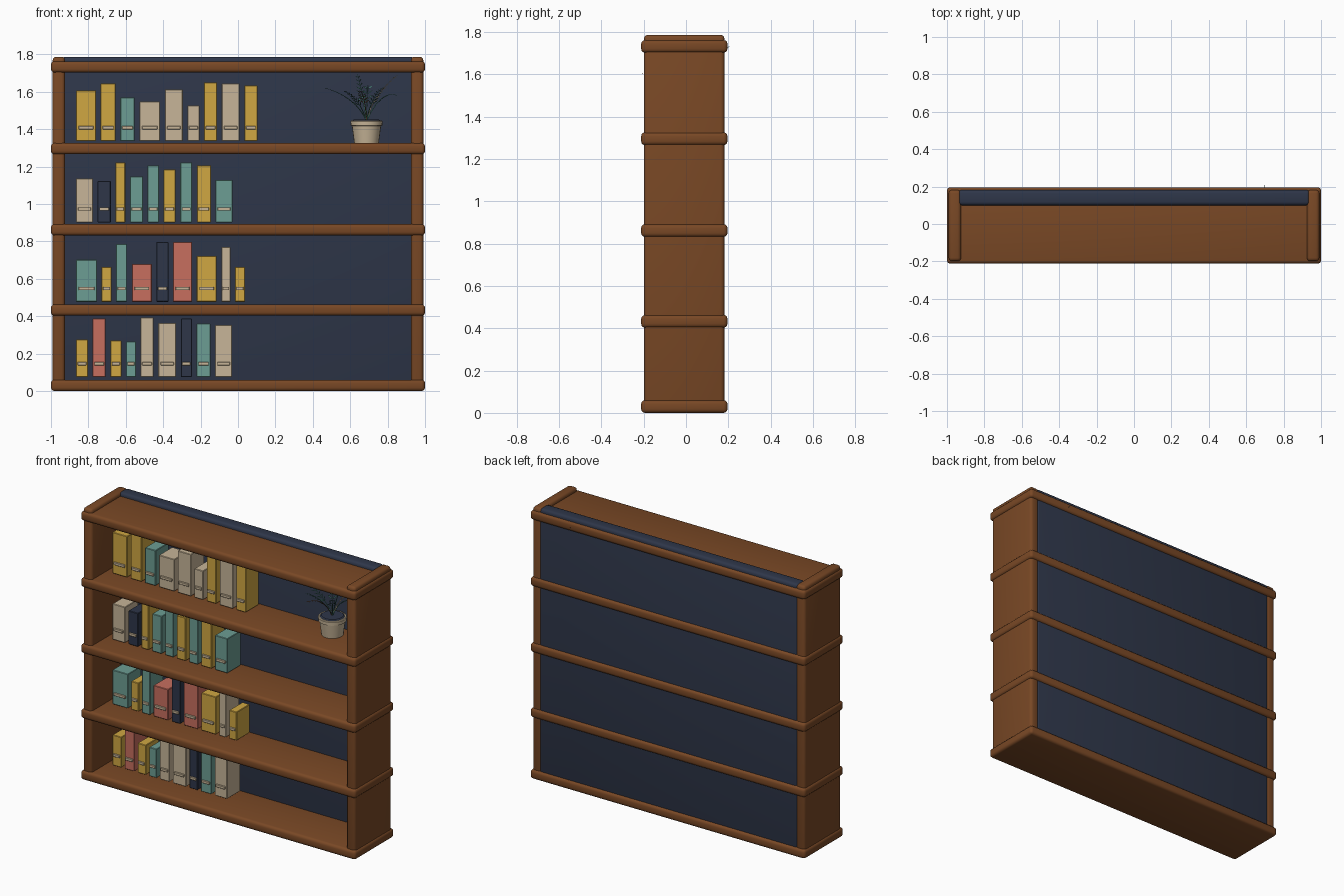
import bpy, bmesh, math
from mathutils import Vector

if "Cube" in bpy.data.objects:
    bpy.data.objects.remove(bpy.data.objects["Cube"])


def material(name, rgb):
    lin = [(c / 255 / 12.92) if c < 10 else ((c / 255 + 0.055) / 1.055) ** 2.4 for c in rgb]
    m = bpy.data.materials.new(name)
    m.diffuse_color = (*lin, 1)
    m.use_nodes = True
    m.node_tree.nodes["Principled BSDF"].inputs["Base Color"].default_value = m.diffuse_color
    return m


WOOD = material("brown wood", (121, 72, 37))
NAVY = material("navy", (46, 54, 73))
YELLOW = material("mustard", (208, 167, 66))
TEAL = material("teal", (108, 157, 147))
RED = material("coral red", (199, 110, 95))
BEIGE = material("beige", (199, 181, 152))
GREEN = material("leaf green", (66, 122, 108))
TAN = material("dry leaf brown", (134, 98, 70))


def finish(name, bm, mat):
    bmesh.ops.recalc_face_normals(bm, faces=bm.faces)
    me = bpy.data.meshes.new(name)
    bm.to_mesh(me)
    bm.free()
    me.materials.append(mat)
    ob = bpy.data.objects.new(name, me)
    bpy.context.collection.objects.link(ob)
    return ob


def box(name, mat, lo, hi, bevel=0.0, segs=1):
    """Box between two corners with optional rounded edges."""
    bm = bmesh.new()
    bmesh.ops.create_cube(bm, size=1)
    for v in bm.verts:
        v.co = [(a + b) / 2 + c * (b - a) for a, b, c in zip(lo, hi, v.co)]
    if bevel:
        bmesh.ops.bevel(bm, geom=bm.edges[:], offset=bevel, segments=segs,
                        profile=0.5, affect='EDGES')
    return finish(name, bm, mat)


def lathe(name, mat, profile, x, y, sides=24):
    """Turned solid from (radius, z) points, closed at both ends."""
    bm = bmesh.new()
    rings = [[bm.verts.new((x + r * math.cos(2 * math.pi * i / sides),
                            y + r * math.sin(2 * math.pi * i / sides), z))
              for i in range(sides)] for r, z in profile]
    for a, b in zip(rings, rings[1:]):
        for i in range(sides):
            j = (i + 1) % sides
            bm.faces.new((a[i], a[j], b[j], b[i]))
    bm.faces.new(rings[0])
    bm.faces.new(rings[-1])
    return finish(name, bm, mat)


# Case: shelves, uprights, back panel
SHELF_Z = [0.0, 0.403, 0.832, 1.266, 1.703]
for i, z in enumerate(SHELF_Z):
    box(f"shelf_{i + 1}", WOOD, (-1, -0.212, z), (1, 0.196, z + 0.06), 0.018, 3)
for side, x in (("left", -0.958), ("right", 0.958)):
    box(f"upright_{side}", WOOD, (x - 0.033, -0.199, 0.005), (x + 0.033, 0.182, 1.787), 0.018, 3)
box("back_panel", NAVY, (-0.94, 0.1, 0.005), (0.94, 0.182, 1.787), 0.018, 3)

# Books: (width, height, colour) in hundredths, from left to right
COLOURS = {"y": YELLOW, "t": TEAL, "r": RED, "b": BEIGE, "n": NAVY}
ROWS = [
    (0.075, [(6.4, 20, "y"), (7, 31.2, "r"), (5.9, 19.5, "y"), (5.3, 19, "t"), (7, 31.8, "b"),
             (9.6, 29, "b"), (5.9, 31.2, "n"), (7.5, 28.6, "t"), (9.1, 27.8, "b")]),
    (0.477, [(11.2, 22.5, "t"), (5.3, 18.7, "y"), (5.9, 31, "t"), (10.7, 20.3, "r"), (6.4, 32, "n"),
             (10.2, 32, "r"), (10.7, 24.6, "y"), (4.8, 29.4, "b"), (5.3, 18.7, "y")]),
    (0.902, [(9.1, 23.5, "b"), (7, 22, "n"), (5.3, 32, "y"), (7, 24.6, "t"), (6.1, 30.5, "t"),
             (6.4, 28.3, "y"), (6.4, 32, "t"), (7.5, 30.5, "y"), (9.1, 22.7, "t")]),
    (1.337, [(10.7, 27, "y"), (8, 30.7, "y"), (7.7, 23.2, "t"), (11.2, 21, "b"), (9.6, 27.5, "b"),
             (6.4, 19, "b"), (7, 31.3, "y"), (9.6, 30.7, "b"), (7, 29.7, "y")]),
]
FRONT = -0.068
for r, (z, books) in enumerate(ROWS):
    x = -0.866
    for n, (w, h, c) in enumerate(books):
        w, h = w / 100, h / 100
        box(f"book_{r + 1}_{n + 1}", COLOURS[c], (x, FRONT, z), (x + w, 0.07, z + h), 0.003)
        # Spine label
        m = w * 0.13
        box(f"spine_label_{r + 1}_{n + 1}", BEIGE, (x + m, FRONT - 0.009, z + 0.062),
            (x + w - m, FRONT + 0.004, z + 0.08), 0.002)
        x += w + 0.0247

# Pot with rim and soil
PX, PY = 0.687, 0.0
lathe("plant_pot", BEIGE, [(0.064, 1.329), (0.066, 1.327), (0.078, 1.418), (0.085, 1.42),
                           (0.086, 1.442), (0.082, 1.446), (0.074, 1.446), (0.073, 1.435)], PX, PY)
lathe("soil", NAVY, [(0.074, 1.43), (0.074, 1.446), (0.066, 1.452)], PX, PY)


def frond(name, mat, tip, mid, pairs=11, leaf=0.05):
    """Arched stem with pairs of pointed leaflets; tip and mid are offsets from the soil."""
    base = Vector((PX, PY, 1.445))
    tip, mid = Vector(tip), Vector(mid)
    point = lambda t: base + 2 * t * (1 - t) * mid + t * t * tip
    side = Vector((-tip.y, tip.x, 0)).normalized()
    bm = bmesh.new()
    rings = []
    for i in range(pairs + 1):
        t = i / pairs
        p = point(t)
        fwd = (point(t + 0.01) - point(t - 0.01)).normalized()
        up = side.cross(fwd)
        r = 0.0035 * (1 - 0.7 * t)
        rings.append([bm.verts.new(p + r * (side * math.cos(a) + up * math.sin(a)))
                      for a in (0, 2.1, 4.2)])
        if t < 0.3:
            continue
        size = leaf * (1.1 - 0.75 * t)
        for s in (-1, 1):
            if i == pairs:
                continue
            d = (side * s * 0.75 + fwd * 0.7 + up * 0.12).normalized()
            bm.faces.new([bm.verts.new(q) for q in (
                p, p + d * size * 0.5 + fwd * size * 0.15,
                p + d * size, p + d * size * 0.5 - fwd * size * 0.15)])
    for a, b in zip(rings, rings[1:]):
        for i in range(3):
            bm.faces.new((a[i], a[(i + 1) % 3], b[(i + 1) % 3], b[i]))
    finish(name, bm, mat)


# Fronds spreading out of the pot
frond("frond_left", GREEN, (-0.222, 0.01, 0.175), (-0.06, 0.0, 0.13))
frond("frond_back_left", GREEN, (-0.05, 0.09, 0.25), (-0.02, 0.02, 0.14))
frond("frond_back", GREEN, (0.012, 0.207, 0.29), (0.005, 0.05, 0.17))
frond("frond_back_right", BEIGE, (0.165, 0.07, 0.245), (0.035, 0.02, 0.14))
frond("frond_right", GREEN, (0.165, -0.02, 0.135), (0.08, -0.01, 0.17))
frond("frond_front_right", GREEN, (0.09, -0.14, 0.18), (0.03, -0.04, 0.14))
frond("frond_front", TAN, (-0.04, -0.208, 0.16), (-0.01, -0.08, 0.16))
frond("frond_front_left", GREEN, (-0.12, -0.11, 0.16), (-0.04, -0.04, 0.13))

# Smooth the rounded edges, keep corners crisp
for ob in bpy.context.scene.objects:
    ob.select_set(True)
    bpy.context.view_layer.objects.active = ob
bpy.ops.object.shade_smooth_by_angle(angle=math.radians(35))
